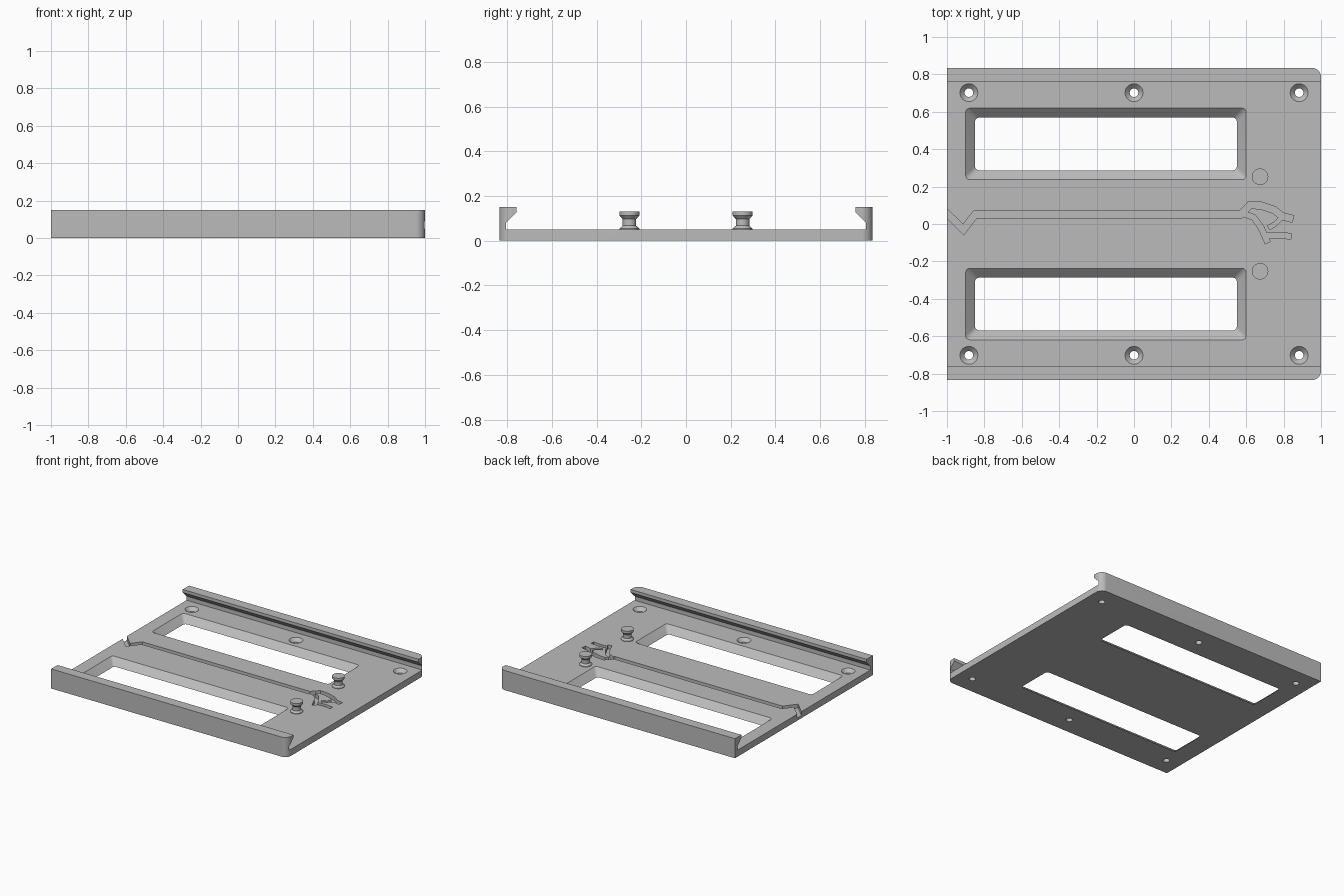
import bpy
import bmesh
import math
from mathutils import Vector

cube = bpy.data.objects.get("Cube")
if cube:
    bpy.data.objects.remove(cube, do_unlink=True)

grey = bpy.data.materials.new("plain grey")
grey.use_nodes = True
colour = (0.5, 0.5, 0.5, 1)
grey.diffuse_color = colour
grey.node_tree.nodes["Principled BSDF"].inputs["Base Color"].default_value = colour

HALF_Y = 0.835
THICK = 0.05


def loft(name, rings):
    """Closed solid skinned through rings of equal point count."""
    bm = bmesh.new()
    loops = [[bm.verts.new(p) for p in ring] for ring in rings]
    for a, b in zip(loops, loops[1:]):
        for i in range(len(a)):
            j = (i + 1) % len(a)
            bm.faces.new((a[i], a[j], b[j], b[i]))
    bm.faces.new(loops[0])
    bm.faces.new(loops[-1])
    bmesh.ops.recalc_face_normals(bm, faces=bm.faces)
    mesh = bpy.data.meshes.new(name)
    bm.to_mesh(mesh)
    bm.free()
    obj = bpy.data.objects.new(name, mesh)
    mesh.materials.append(grey)
    bpy.context.collection.objects.link(obj)
    return obj


def at_z(points, z):
    return [(p[0], p[1], z) for p in points]


def rounded_rect(x0, x1, y0, y1, r, steps=6):
    corners = [(x1 - r, y1 - r), (x0 + r, y1 - r), (x0 + r, y0 + r), (x1 - r, y0 + r)]
    points = []
    for k, (cx, cy) in enumerate(corners):
        for s in range(steps + 1):
            a = math.pi / 2 * (k + s / steps)
            points.append((cx + r * math.cos(a), cy + r * math.sin(a)))
    return points


def lathe(name, x, y, profile, sides=32):
    """Turned solid from (radius, height) pairs."""
    turns = [math.tau * i / sides for i in range(sides)]
    return loft(name, [[(x + r * math.cos(a), y + r * math.sin(a), z) for a in turns]
                       for r, z in profile])


def ribbon(path, width):
    """Outline of a constant width strip along a path, with mitred bends."""
    pts = [Vector(p) for p in path]
    left, right = [], []
    for i, p in enumerate(pts):
        d1 = (p - pts[max(i - 1, 0)]).normalized()
        d2 = (pts[min(i + 1, len(pts) - 1)] - p).normalized()
        t = (d1 + d2).normalized()
        ref = d1 if i else d2
        n = Vector((-t.y, t.x)) * (width / 2 / max(t.dot(ref), 0.5))
        left.append(p + n)
        right.append(p - n)
    return left + right[::-1]


def carve(target, cutter, operation='DIFFERENCE'):
    mod = target.modifiers.new("cut", 'BOOLEAN')
    mod.operation = operation
    mod.solver = 'EXACT'
    mod.object = cutter
    cutter.hide_render = True
    bpy.context.view_layer.objects.active = target
    bpy.ops.object.modifier_apply(modifier=mod.name)
    bpy.data.objects.remove(cutter, do_unlink=True)


# Base plate with hooked side rails, one section swept along x
half = [(HALF_Y, 0), (HALF_Y, 0.15), (0.758, 0.15), (0.758, 0.127),
        (0.804, 0.081), (0.804, THICK)]
section = half + [(-y, z) for y, z in reversed(half)]
plate = loft("base_plate", [[(x, y, z) for y, z in section] for x in (-1, 1)])

# Rounded corners at the closed end
outline = rounded_rect(-1.2, 1, -HALF_Y, HALF_Y, 0.05, 10)
carve(plate, loft("corner_cutter", [at_z(outline, -0.1), at_z(outline, 0.3)]), 'INTERSECT')

for side in (-1, 1):
    # Window with walls sloping through the full thickness
    rings = []
    for z in (-0.01, THICK + 0.01):
        g = z
        rings.append(at_z(rounded_rect(-0.85 - g, 0.55 + g, side * 0.428 - 0.141 - g,
                                       side * 0.428 + 0.141 + g, 0.022), z))
    carve(plate, loft("window_cutter", rings))

    # Countersunk screw holes
    for x in (-0.883, 0, 0.883):
        carve(plate, loft_hole := lathe("hole_cutter", x, side * 0.702,
              [(0.023, -0.01), (0.023, 0.025), (0.048, THICK), (0.048, 0.06)]))

    # Flanged peg
    peg = lathe("left_peg" if side > 0 else "right_peg", 0.674, side * 0.253,
                [(0.044, THICK - 0.01), (0.044, 0.054), (0.03, 0.067), (0.03, 0.096),
                 (0.044, 0.112), (0.044, 0.13)])

# Shallow wire channel with a forked end
branches = [
    ([(-1.03, 0.086), (-0.912, -0.03), (-0.85, 0.05), (0.57, 0.05), (0.62, 0.102),
      (0.68, 0.098), (0.75, 0.075), (0.79, 0.042), (0.85, 0.027)], 0.037),
    ([(0.575, 0.06), (0.64, 0.035), (0.68, -0.02), (0.715, -0.1)], 0.03),
    ([(0.79, 0.035), (0.755, 0.0), (0.72, -0.02)], 0.024),
    ([(0.70, -0.065), (0.77, -0.06), (0.84, -0.066)], 0.03),
]
for path, width in branches:
    strip = ribbon(path, width)
    carve(plate, loft("channel_cutter", [at_z(strip, 0.02), at_z(strip, 0.07)]))

# Smooth the round walls, keep edges crisp
bpy.ops.object.select_all(action='DESELECT')
for obj in bpy.context.collection.objects:
    if obj.type == 'MESH' and obj.name in ("base_plate", "left_peg", "right_peg"):
        obj.select_set(True)
bpy.context.view_layer.objects.active = plate
bpy.ops.object.shade_smooth_by_angle(angle=math.radians(30))
